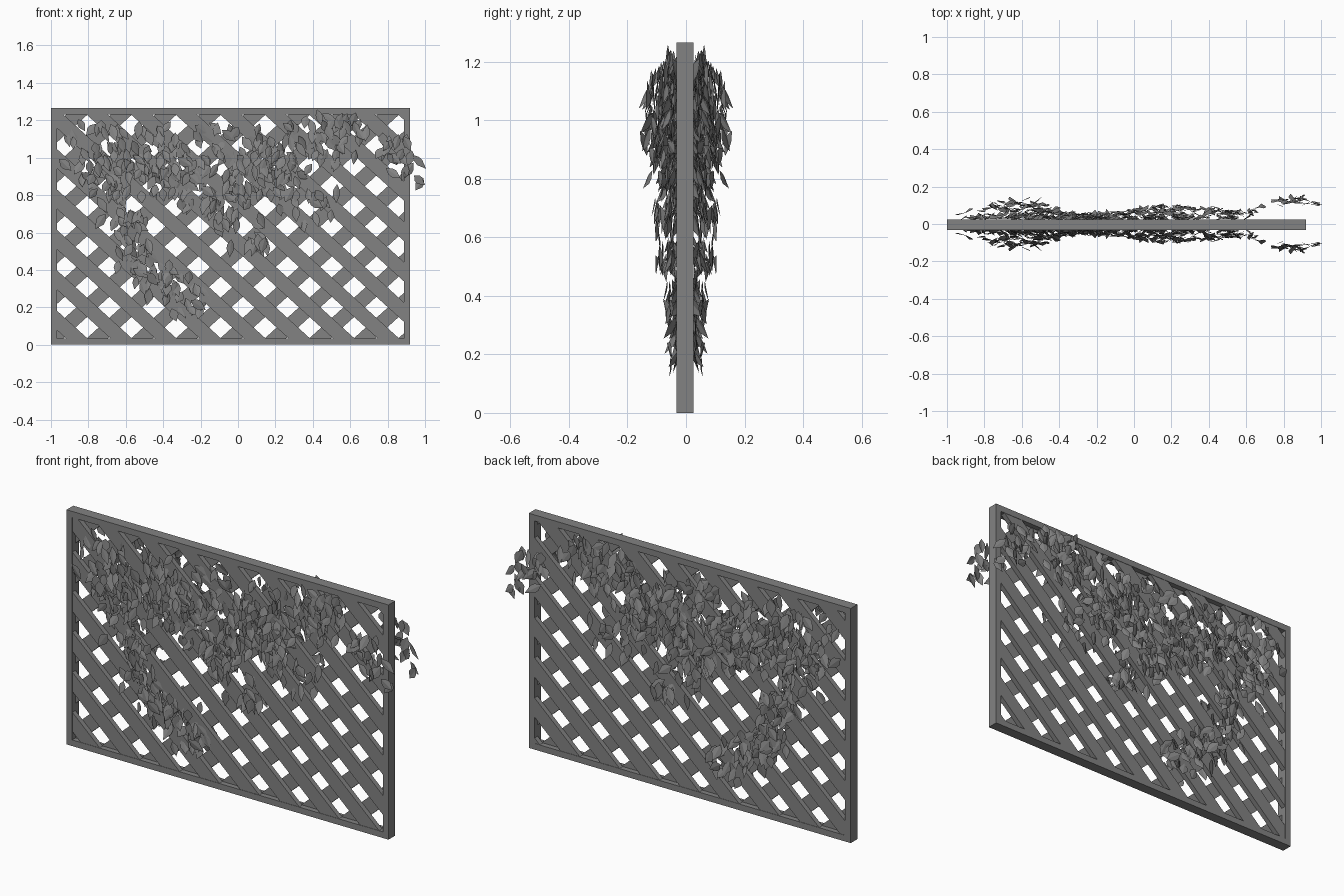
import bpy, bmesh, random
from math import radians
from mathutils import Matrix, Vector, Euler

if "Cube" in bpy.data.objects:
    bpy.data.objects.remove(bpy.data.objects["Cube"])

random.seed(7)
X0, X1, Z1, BORDER = -1.0, 0.92, 1.265, 0.033
Y0, Y1 = -0.032, 0.025

GREY = bpy.data.materials.new("dark_grey")
GREY.diffuse_color = (0.225, 0.225, 0.225, 1)
GREY.use_nodes = True
GREY.node_tree.nodes["Principled BSDF"].inputs["Base Color"].default_value = GREY.diffuse_color


def finish(name, bm):
    mesh = bpy.data.meshes.new(name)
    bm.normal_update()
    bm.to_mesh(mesh)
    bm.free()
    mesh.materials.append(GREY)
    obj = bpy.data.objects.new(name, mesh)
    bpy.context.collection.objects.link(obj)
    return obj


def prism(bm, pts, y0, y1):
    """Extrude an x-z outline between two depths."""
    a = [bm.verts.new((x, y0, z)) for x, z in pts]
    b = [bm.verts.new((x, y1, z)) for x, z in pts]
    bm.faces.new(a)
    bm.faces.new(b[::-1])
    n = len(pts)
    for i in range(n):
        bm.faces.new((a[i], b[i], b[(i + 1) % n], a[(i + 1) % n]))


def clip(pts, axis, limit, sign):
    """Keep the part of a polygon on one side of an axis-aligned line."""
    out = []
    for i, p in enumerate(pts):
        q = pts[(i + 1) % len(pts)]
        dp, dq = sign * (limit - p[axis]), sign * (limit - q[axis])
        if dp >= 0:
            out.append(p)
        if dp * dq < 0:
            t = dp / (dp - dq)
            out.append((p[0] + (q[0] - p[0]) * t, p[1] + (q[1] - p[1]) * t))
    return out


def interp(table, v):
    for (a, fa), (b, fb) in zip(table, table[1:]):
        if v <= b:
            return fa + (fb - fa) * max(0, (v - a) / (b - a))
    return table[-1][1]


# Outer frame
bm = bmesh.new()
outer = [(X0, 0), (X1, 0), (X1, Z1), (X0, Z1)]
inner = [(X0 + BORDER, BORDER), (X1 - BORDER, BORDER),
         (X1 - BORDER, Z1 - BORDER), (X0 + BORDER, Z1 - BORDER)]
rings = [[bm.verts.new((x, y, z)) for x, z in ring]
         for ring, y in ((outer, Y0), (inner, Y0), (inner, Y1), (outer, Y1))]
for k in range(4):
    r, s = rings[k], rings[(k + 1) % 4]
    for i in range(4):
        j = (i + 1) % 4
        bm.faces.new((r[i], r[j], s[j], s[i]))
bmesh.ops.recalc_face_normals(bm, faces=bm.faces)
finish("frame", bm)

# Two layers of diagonal slats, trimmed inside the frame
PX, PZ, HX, HZ, HALF = 0.238, 0.216, -0.807, 0.092, 0.24
for name, slope, y0, y1 in (("front_slats", -1, Y0 + 0.002, -0.0035),
                            ("back_slats", 1, -0.0035, Y1 - 0.002)):
    bm = bmesh.new()
    for n in range(-10, 18):
        c = HX + (n + 0.5) * PX
        za, zb = -0.1, Z1 + 0.1
        xa = c + slope * (za - HZ) * PX / PZ
        xb = c + slope * (zb - HZ) * PX / PZ
        w = HALF * PX
        poly = [(xa - w, za), (xa + w, za), (xb + w, zb), (xb - w, zb)]
        m = BORDER * 0.9
        for axis, lim, sign in ((0, X0 + m, -1), (0, X1 - m, 1), (1, m, -1), (1, Z1 - m, 1)):
            poly = clip(poly, axis, lim, sign)
        if len(poly) > 2:
            prism(bm, poly, y0, y1)
    bmesh.ops.recalc_face_normals(bm, faces=bm.faces)
    finish(name, bm)

# How far the foliage bulges from the lattice, along x and along z
BULGE_X = [(-0.95, .115), (-.8, .115), (-.6, .15), (-.45, .105), (-.3, .06), (-.1, .075),
           (.2, .115), (.5, .095), (.6, .075), (.7, .12), (.85, .165), (1, .135)]
BULGE_Z = [(0.1, .085), (.3, .07), (.5, .115), (.65, .11), (.8, .15),
           (1, .165), (1.15, .14), (1.26, .05)]

# Hanging vine branches: path, spread, leaf count
VINES = [
    ([(-.83, 1.06), (-.55, 1.05), (-.1, 1.04), (.3, 1.05), (.6, 1.14)], .12, 165),
    ([(.5, 1.16), (.7, 1.1), (.85, 1.02), (.95, .93)], .085, 34),
    ([(-.76, .92), (-.62, .7), (-.54, .46), (-.38, .31), (-.2, .19)], .1, 105),
    ([(-.6, .9), (-.35, .9), (-.1, .8), (.08, .52)], .12, 105),
    ([(0, 1.0), (.2, .88), (.42, .74)], .12, 70),
]


def leaf(bm, pos, rot, length, width):
    """Pointed leaf, slightly folded along its midrib, centred on pos."""
    mat = Matrix.Translation(pos) @ rot.to_matrix().to_4x4()
    def v(x, y, z):
        return bm.verts.new(mat @ Vector((x * width, y * width, (.5 - z) * length)))
    base, tip = v(0, 0, 0), v(0, 0, 1)
    for s in (-1, 1):
        bm.faces.new((base, v(s * .42, .07, .3), v(s * .46, .08, .55), tip))


bm = bmesh.new()
for path, spread, count in VINES:
    for i in range(count):
        t = (i + random.random()) / count * (len(path) - 1)
        k = min(int(t), len(path) - 2)
        a, b = Vector(path[k]), Vector(path[k + 1])
        p = a.lerp(b, t - k)
        x = min(p.x + random.uniform(-spread, spread), 0.97)
        z = min(p.y + random.uniform(-spread, spread), 1.24)
        reach = min(interp(BULGE_X, x), interp(BULGE_Z, z))
        low = 0.75 if x > 0.62 else 0.25
        y = -max(0.034, reach * random.uniform(low, 1) - 0.008)
        rot = Euler((radians(random.uniform(-22, 8)), radians(random.uniform(-60, 40)),
                     radians(random.uniform(-28, 28))), 'XYZ')
        leaf(bm, (x, y, z), rot, random.uniform(.07, .105), random.uniform(.04, .055))
bmesh.ops.remove_doubles(bm, verts=bm.verts, dist=1e-6)
leaves = finish("vine_leaves", bm)

# Same foliage on the back of the panel
mirror = leaves.modifiers.new("both_sides", 'MIRROR')
mirror.use_axis = (False, True, False)
mirror.use_mirror_merge = False
